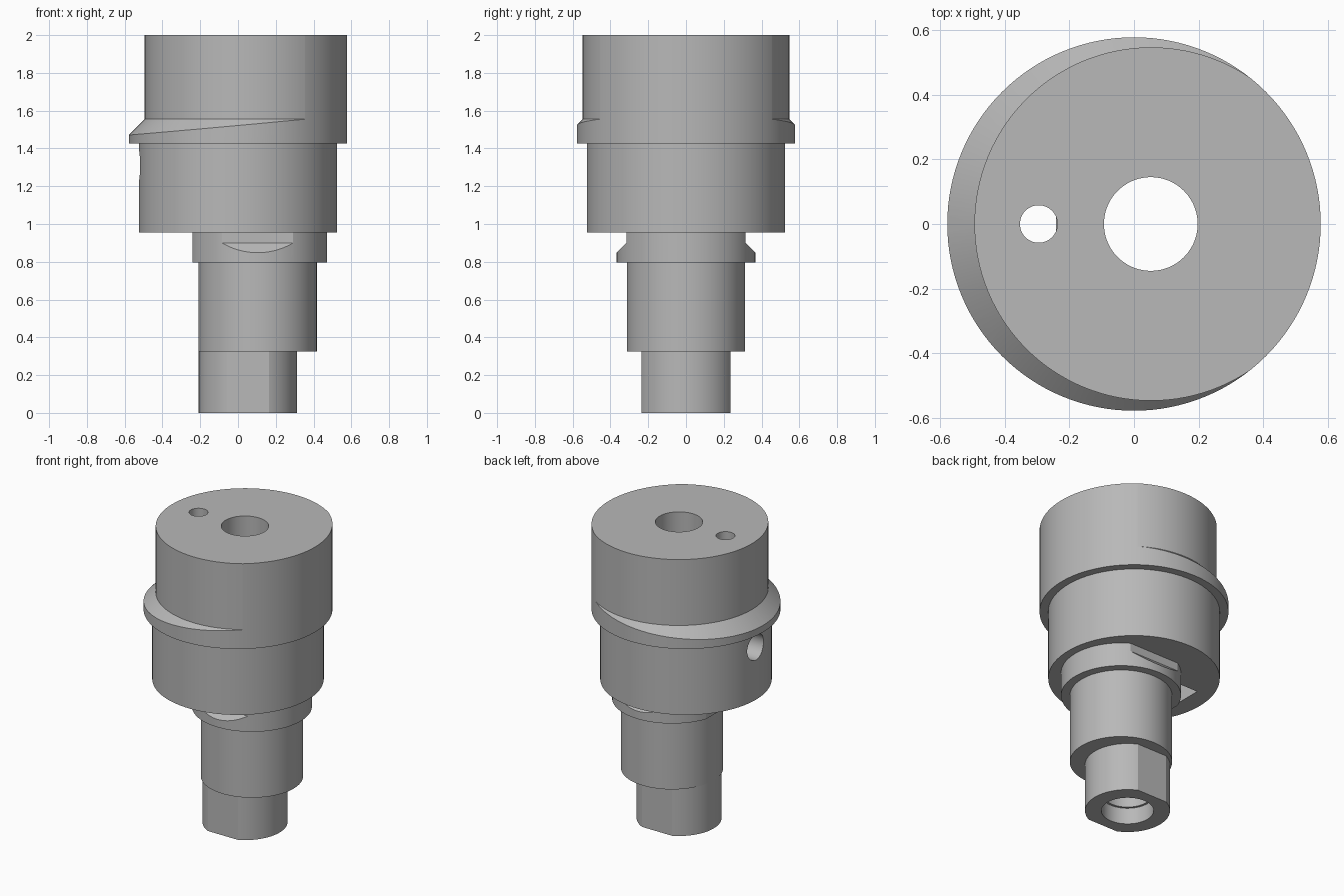
import bpy
import bmesh
import math

if "Cube" in bpy.data.objects:
    bpy.data.objects.remove(bpy.data.objects["Cube"], do_unlink=True)

SEGMENTS = 128

steel = bpy.data.materials.new("grey_steel")
steel.use_nodes = True
steel.diffuse_color = (0.48, 0.48, 0.48, 1)
steel.node_tree.nodes["Principled BSDF"].inputs["Base Color"].default_value = (0.48, 0.48, 0.48, 1)


def add_object(name, bm):
    bmesh.ops.recalc_face_normals(bm, faces=bm.faces)
    mesh = bpy.data.meshes.new(name)
    bm.to_mesh(mesh)
    bm.free()
    mesh.materials.append(steel)
    obj = bpy.data.objects.new(name, mesh)
    bpy.context.collection.objects.link(obj)
    return obj


def turned(name, cx, profile, axis="Z"):
    """Closed solid of rings (radius, height) about a vertical axis, or along x."""
    bm = bmesh.new()
    rings = []
    for r, h in profile:
        ring = []
        for i in range(SEGMENTS):
            a = math.tau * i / SEGMENTS
            u, v = r * math.cos(a), r * math.sin(a)
            ring.append(bm.verts.new((cx + u, v, h) if axis == "Z" else (h, u, cx + v)))
        rings.append(ring)
    for low, high in zip(rings, rings[1:]):
        for i in range(SEGMENTS):
            j = (i + 1) % SEGMENTS
            bm.faces.new((low[i], low[j], high[j], high[i]))
    bm.faces.new(rings[0][::-1])
    bm.faces.new(rings[-1])
    return add_object(name, bm)


def prism(name, x0, x1, outline):
    """Extrude a y-z outline along x."""
    bm = bmesh.new()
    face = bm.faces.new([bm.verts.new((x0, y, z)) for y, z in outline])
    new = bmesh.ops.extrude_face_region(bm, geom=[face])["geom"]
    verts = [g for g in new if isinstance(g, bmesh.types.BMVert)]
    bmesh.ops.translate(bm, verts=verts, vec=(x1 - x0, 0, 0))
    return add_object(name, bm)


def combine(target, tool, operation):
    mod = target.modifiers.new(operation.lower(), "BOOLEAN")
    mod.operation = operation
    mod.solver = "EXACT"
    mod.object = tool
    bpy.context.view_layer.objects.active = target
    bpy.ops.object.modifier_apply(modifier=mod.name)
    bpy.data.objects.remove(tool, do_unlink=True)


def box_outline(y, z0, z1):
    return [(-y, z0), (y, z0), (y, z1), (-y, z1)]


# Head: round flange trimmed by an off-centre cylinder with a sloping shoulder
shaft = turned("stepped_eccentric_shaft", 0, [(0.578, 1.425), (0.578, 2.0)])
trim = turned("head_trim", 0.053, [(0.697, 1.405), (0.547, 1.555), (0.547, 2.1)])
combine(shaft, trim, "INTERSECT")

# Main body
body = turned("main_body", 0, [(0.525, 0.955), (0.525, 1.47)])
combine(shaft, body, "UNION")

# Collar with two undercut flats and one side flat
collar = turned("collar", 0.104, [(0.367, 0.795), (0.367, 1.0)])
flats = prism("collar_flats", -0.24, 0.6,
              [(-0.435, 0.78), (0.435, 0.78), (0.315, 0.9),
               (0.315, 1.1), (-0.315, 1.1), (-0.315, 0.9)])
combine(collar, flats, "INTERSECT")
combine(shaft, collar, "UNION")

# Eccentric journal
journal = turned("journal", 0.104, [(0.313, 0.325), (0.313, 0.85)])
combine(shaft, journal, "UNION")

# Lower end with a pair of spanner flats
end = turned("lower_end", 0.052, [(0.26, 0), (0.26, 0.4)])
combine(end, prism("end_flats", -0.5, 0.5, box_outline(0.235, -0.1, 0.5)), "INTERSECT")
combine(shaft, end, "UNION")

# Pocket under the body, bore with counterbore, pin hole and side hole
cutters = [
    prism("pocket", -0.4, -0.241, box_outline(0.125, 0.9, 1.15)),
    turned("bore", 0.052, [(0.16, -0.1), (0.16, 0.11), (0.145, 0.11), (0.145, 2.1)]),
    turned("pin_hole", -0.295, [(0.058, 1.1), (0.058, 2.1)]),
    turned("side_hole", 1.31, [(0.087, -0.7), (0.087, -0.2)], "X"),
]
for cutter in cutters:
    combine(shaft, cutter, "DIFFERENCE")

# Smooth the turned walls, keep every machined edge crisp
bpy.ops.object.select_all(action="DESELECT")
shaft.select_set(True)
bpy.context.view_layer.objects.active = shaft
bpy.ops.object.shade_smooth_by_angle(angle=math.radians(4))
